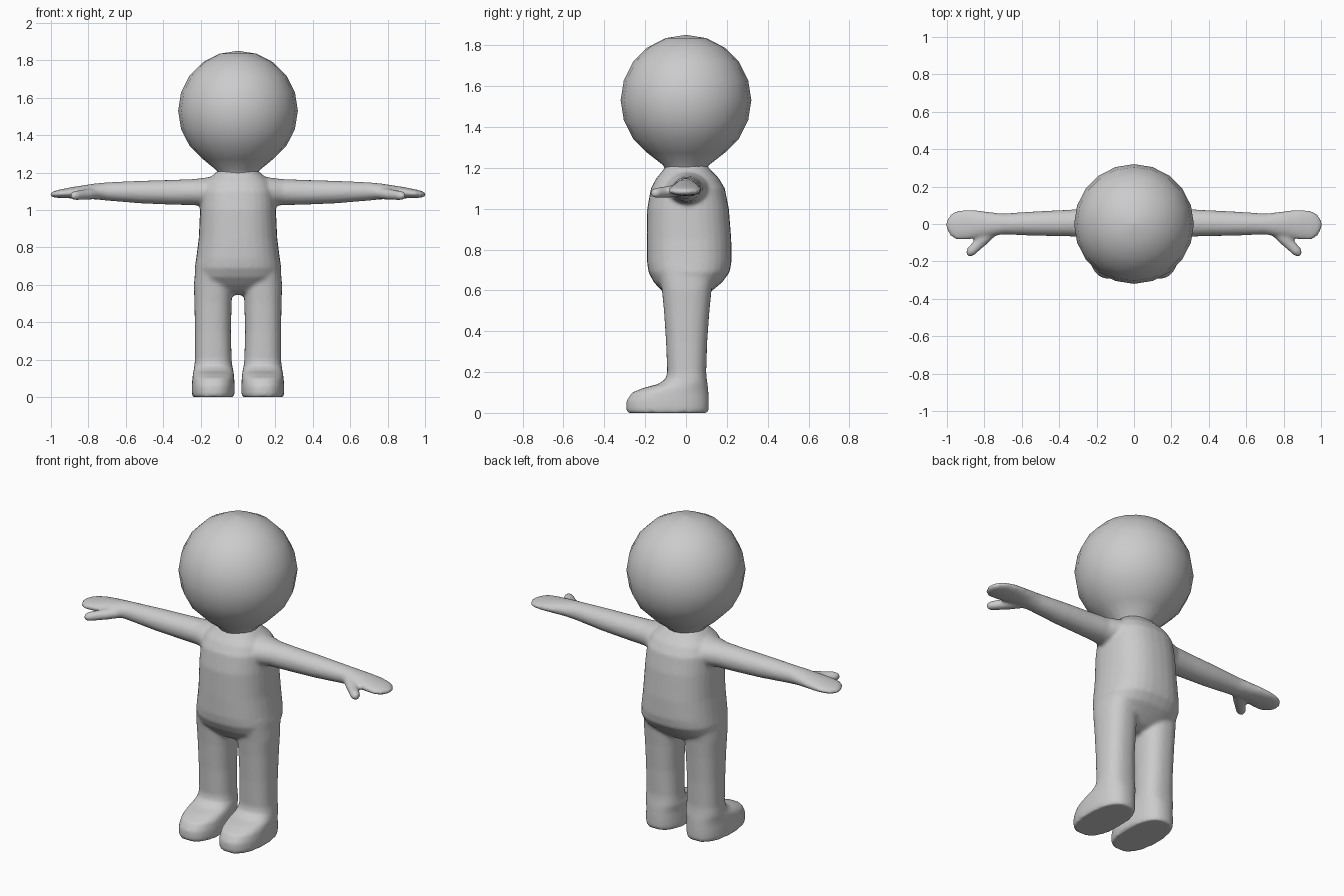
import bpy, bmesh
from math import sin, cos, pi, radians
from mathutils import Vector


def loft(bm, rings, u, v, n=32, power=2.0, cap=True):
    """Skin superellipse rings (centre, radius along u, radius along v)."""
    u, v = Vector(u), Vector(v)
    loops = []
    for c, a, b in rings:
        loop = []
        for i in range(n):
            t = 2 * pi * i / n
            ct, st = cos(t), sin(t)
            x = a * abs(ct) ** (2 / power) * (1 if ct >= 0 else -1)
            y = b * abs(st) ** (2 / power) * (1 if st >= 0 else -1)
            loop.append(bm.verts.new(Vector(c) + u * x + v * y))
        loops.append(loop)
    for l0, l1 in zip(loops, loops[1:]):
        for i in range(n):
            j = (i + 1) % n
            bm.faces.new((l0[i], l0[j], l1[j], l1[i]))
    if cap:
        bm.faces.new(loops[0])
    bm.faces.new(loops[-1])


def finish(name, bm):
    bmesh.ops.remove_doubles(bm, verts=bm.verts, dist=1e-5)
    bmesh.ops.recalc_face_normals(bm, faces=bm.faces)
    me = bpy.data.meshes.new(name)
    bm.to_mesh(me)
    bm.free()
    for p in me.polygons:
        p.use_smooth = True
    ob = bpy.data.objects.new(name, me)
    bpy.context.collection.objects.link(ob)
    return ob


X, Y, Z = (1, 0, 0), (0, 1, 0), (0, 0, 1)
body = bmesh.new()

# Torso: z, half width, front y, back y
torso = [(1.21, .108, -.098, .105), (1.185, .135, -.115, .125),
         (1.15, .175, -.145, .16), (1.10, .197, -.172, .19),
         (1.00, .203, -.19, .21), (.85, .21, -.192, .222),
         (.74, .224, -.191, .223), (.69, .232, -.184, .214),
         (.64, .225, -.158, .178), (.60, .19, -.12, .13),
         (.565, .13, -.08, .085), (.545, .05, -.035, .035)]
loft(body, [((0, (f + b) / 2, z), w, (b - f) / 2) for z, w, f, b in torso],
     X, Y, power=2.4)

# Leg with foot: z, inner x, outer x, front y, back y
leg = [(.72, .03, .225, -.14, .15), (.60, .03, .236, -.118, .125),
       (.50, .034, .233, -.108, .115), (.35, .038, .23, -.098, .104),
       (.20, .034, .23, -.092, .099), (.165, .03, .234, -.10, .102),
       (.14, .024, .238, -.14, .106), (.125, .022, .241, -.20, .108),
       (.10, .02, .244, -.265, .11), (.06, .018, .247, -.291, .112),
       (.02, .018, .247, -.293, .112), (0, .022, .243, -.288, .108)]

# Arm with flat hand: x, bottom z, top z, front y, back y
arm = [(.10, 1.00, 1.185, -.11, .13), (.18, 1.022, 1.172, -.095, .108),
       (.24, 1.026, 1.165, -.073, .085), (.35, 1.028, 1.161, -.066, .076),
       (.52, 1.035, 1.156, -.063, .068), (.70, 1.05, 1.148, -.056, .056),
       (.76, 1.056, 1.142, -.066, .062), (.82, 1.06, 1.133, -.073, .071),
       (.89, 1.062, 1.122, -.085, .077), (.95, 1.064, 1.11, -.085, .07),
       (.98, 1.066, 1.102, -.066, .052), (.996, 1.07, 1.095, -.04, .03),
       (1.004, 1.075, 1.09, -.02, .012)]

for s in (1, -1):
    loft(body, [((s * (i + o) / 2, (f + b) / 2, z), (o - i) / 2, (b - f) / 2)
                for z, i, o, f, b in leg], X, Y, power=2.4)
    loft(body, [((s * x, (f + b) / 2, (lo + hi) / 2), (b - f) / 2, (hi - lo) / 2)
                for x, lo, hi, f, b in arm], Y, Z)
    # Thumb
    p0, p1 = Vector((s * .74, -.015, 1.09)), Vector((s * .892, -.168, 1.075))
    side = (p1 - p0).cross(Vector(Z)).normalized()
    loft(body, [(p0.lerp(p1, t), a, b) for t, a, b in
                ((0, .034, .03), (.4, .034, .03), (.7, .029, .027),
                 (.88, .027, .025), (.96, .019, .018), (1, .008, .008))],
         side, Z, n=16)

# Fuse limbs and torso into one soft skin
ob = finish("body", body)
m = ob.modifiers.new("fuse", 'REMESH')
m.mode = 'VOXEL'
m.voxel_size = .01
m.use_smooth_shade = True
m = ob.modifiers.new("soften", 'SMOOTH')
m.factor = .5
m.iterations = 6

# Head: round ball running down into a short neck
head = bmesh.new()
R, C = .32, 1.531
rings = [((0, 0, 1.195), .108, .104), ((0, 0, 1.213), .116, .112)]
for k in range(2, 10):
    a = radians(18 * k)
    rings.append(((0, 0, C - R * cos(a)), R * sin(a), R * sin(a)))
rings.append(((0, 0, C + R), .001, .001))
loft(head, rings, X, Y, n=20, cap=False)
finish("head", head)
